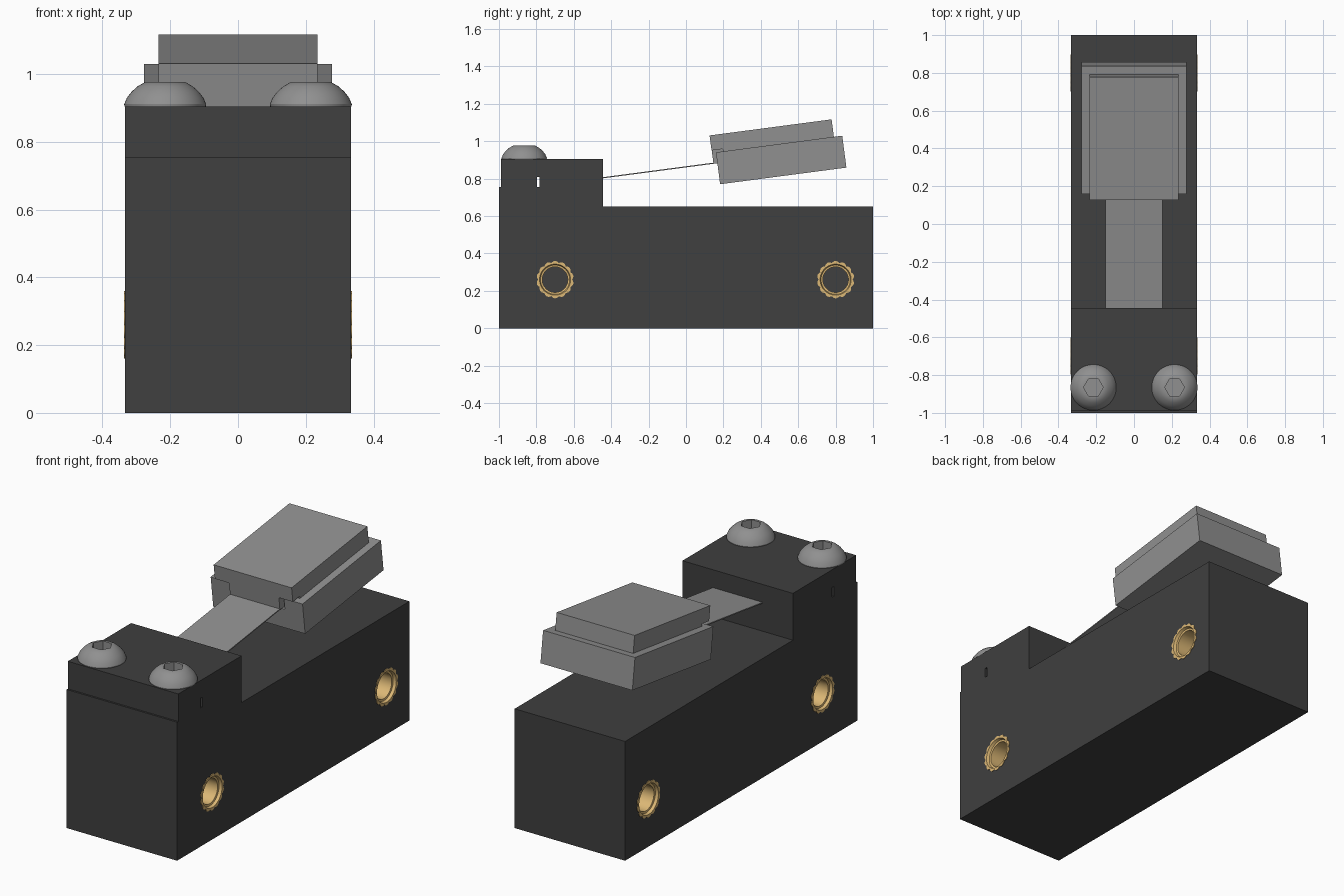
import bpy, bmesh
from math import sin, cos, pi, radians
from mathutils import Matrix, Vector

if "Cube" in bpy.data.objects:
    bpy.data.objects.remove(bpy.data.objects["Cube"])


def material(name, rgb):
    m = bpy.data.materials.new(name)
    m.diffuse_color = (*rgb, 1)
    m.use_nodes = True
    m.node_tree.nodes["Principled BSDF"].inputs["Base Color"].default_value = m.diffuse_color
    return m


DARK = material("dark_plastic", (0.05, 0.05, 0.05))
STEEL = material("grey_metal", (0.28, 0.28, 0.28))
BRASS = material("brass", (0.72, 0.48, 0.18))


def finish(name, bm, mat, matrix=None, smooth=False):
    bmesh.ops.recalc_face_normals(bm, faces=bm.faces)
    if matrix:
        bm.transform(matrix)
    me = bpy.data.meshes.new(name)
    bm.to_mesh(me)
    bm.free()
    me.materials.append(mat)
    ob = bpy.data.objects.new(name, me)
    bpy.context.collection.objects.link(ob)
    if smooth:
        bpy.ops.object.select_all(action='DESELECT')
        ob.select_set(True)
        bpy.context.view_layer.objects.active = ob
        bpy.ops.object.shade_smooth_by_angle(angle=radians(32))
    return ob


def extrude_x(name, profile, half, mat, matrix=None):
    """Extrude a (y, z) outline symmetrically along x."""
    bm = bmesh.new()
    f = bm.faces.new([bm.verts.new((-half, y, z)) for y, z in profile])
    r = bmesh.ops.extrude_face_region(bm, geom=[f])
    vs = [v for v in r['geom'] if isinstance(v, bmesh.types.BMVert)]
    bmesh.ops.translate(bm, verts=vs, vec=(2 * half, 0, 0))
    return finish(name, bm, mat, matrix)


def rect(a, b, c, d):
    return [(a, c), (b, c), (b, d), (a, d)]


def lathe(name, rings, n, mat, matrix, closed=False):
    """Revolve (radius, height) about z; radius may be a function of angle."""
    bm = bmesh.new()
    loops = []
    for r, h in rings:
        loop = []
        for i in range(n):
            t = 2 * pi * i / n
            k = r(t) if callable(r) else r
            loop.append(bm.verts.new((k * cos(t), k * sin(t), h)))
        loops.append(loop)
    pairs = list(zip(loops, loops[1:]))
    if closed:
        pairs.append((loops[-1], loops[0]))
    else:
        bm.faces.new(loops[0])
        bm.faces.new(loops[-1])
    for a, b in pairs:
        for i in range(n):
            j = (i + 1) % n
            bm.faces.new((a[i], a[j], b[j], b[i]))
    return finish(name, bm, mat, matrix, smooth=True)


def cut(ob, cutter):
    mod = ob.modifiers.new("cut", 'BOOLEAN')
    mod.operation, mod.solver, mod.object = 'DIFFERENCE', 'EXACT', cutter
    bpy.context.view_layer.objects.active = ob
    bpy.ops.object.modifier_apply(modifier=mod.name)
    bpy.data.objects.remove(cutter)


# stepped base and clamp cap
W = 0.333
base = extrude_x("base", [(-1, 0), (1, 0), (1, 0.65), (-0.445, 0.65),
                          (-0.445, 0.755), (-1, 0.755)], W, DARK)
cap = extrude_x("clamp_cap", rect(-0.99, -0.445, 0.755, 0.905), W, DARK)
cut(cap, extrude_x("slit_cutter", rect(-0.797, -0.783, 0.74, 0.808), 0.5, DARK))

# threaded inserts in blind holes on both sides
def scallop(t):
    return 0.091 + 0.009 * abs(cos(7 * t))


for side in (-1, 1):
    for y in (-0.70, 0.80):
        place = (Matrix.Translation((side * W, y, 0.26))
                 @ Matrix.Rotation(side * pi / 2, 4, 'Y'))
        cut(base, lathe("hole_cutter", [(0.09, -0.26), (0.09, 0.05)], 48, DARK, place))
        lathe("threaded_insert", [(scallop, -0.2), (scallop, 0.003), (0.083, 0.003),
                                  (0.078, -0.012), (0.068, -0.014), (0.068, -0.2)],
              112, BRASS, place, closed=True)

# button-head screws with hex sockets
def hexagon(t):
    return 0.045 / cos((t + pi / 6) % (pi / 3) - pi / 6)


for x in (-0.215, 0.215):
    lathe("button_screw", [(0.05, -0.12), (0.05, 0), (0.12, 0), (0.121, 0.006),
                           (0.113, 0.025), (0.099, 0.043), (0.081, 0.059),
                           (0.06, 0.071), (hexagon, 0.071), (hexagon, 0.02)],
          48, STEEL, Matrix.Translation((x, -0.865, 0.905))
          @ Matrix.Rotation(pi / 6, 4, 'Z'))

# tilted arm: local y runs along the strip, local z is its normal
tilt = Matrix.Translation((0, 0.126, 1.031)) @ Matrix.Rotation(radians(7.5), 4, 'X')
extrude_x("spring_strip", rect(-0.88, 0.1, -0.153, -0.147), 0.15, STEEL, tilt)
extrude_x("top_slab", [(0, 0), (0.658, 0), (0.658, -0.096), (0.06, -0.096),
                       (0.06, -0.081), (0, -0.081)], 0.235, STEEL, tilt)
extrude_x("strip_lug", rect(0.001, 0.07, -0.151, -0.08), 0.15, STEEL, tilt)
weight = extrude_x("lower_block", rect(0.022, 0.703, -0.266, -0.094), 0.277, STEEL, tilt)
cut(weight, extrude_x("notch_cutter", rect(-0.1, 0.08, -0.156, 0), 0.165, STEEL, tilt))
